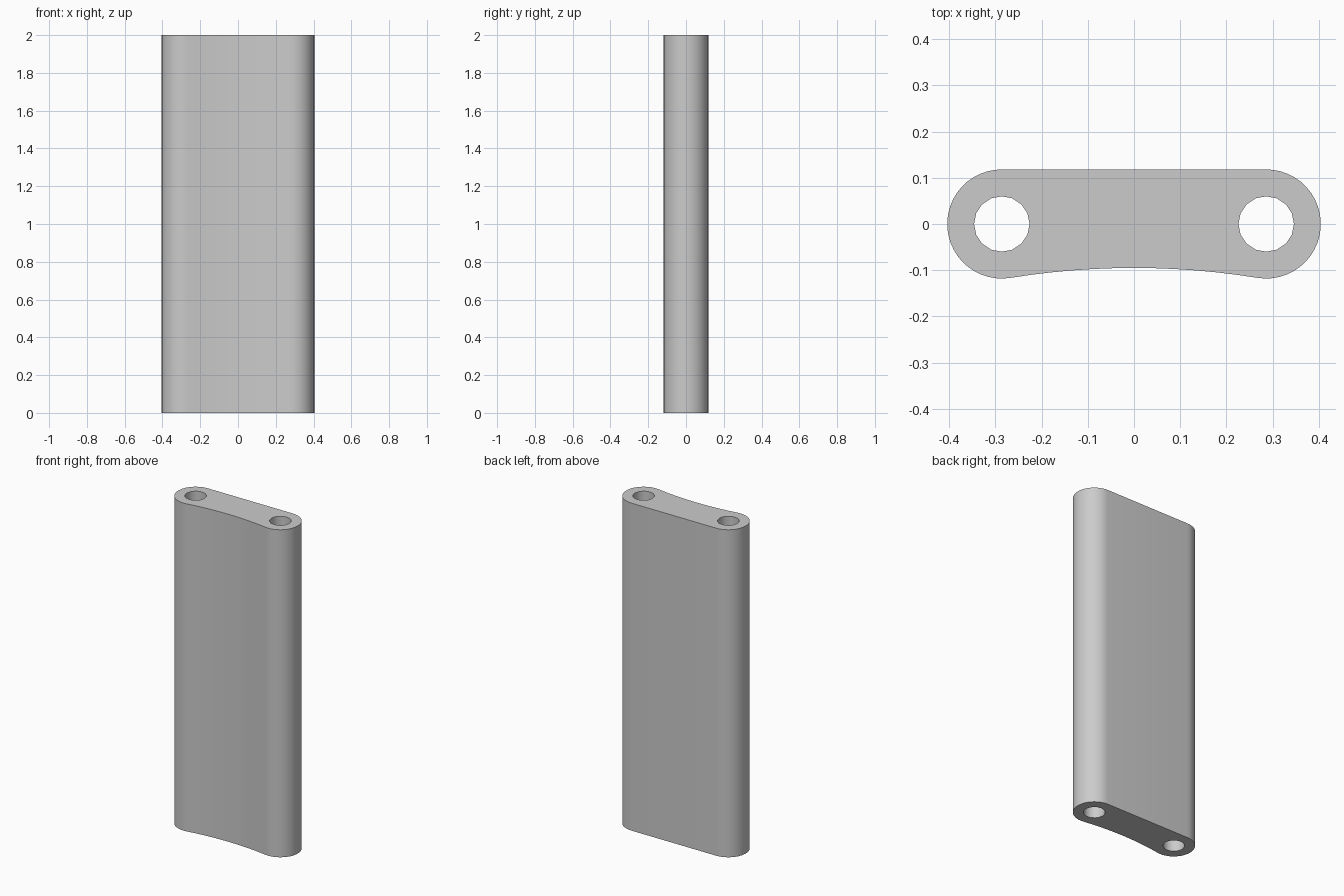
import bpy, bmesh
from math import cos, sin, pi, asin

cube = bpy.data.objects.get("Cube")
if cube:
    bpy.data.objects.remove(cube)

HEIGHT = 2.0
CX, R_END, R_HOLE = 0.286, 0.118, 0.06   # end centres, end radius, bore radius
MID = 0.095                              # depth of the front face at the middle

# Radius and half angle of the hollow arc tangent to both rounded ends
R_ARC = (CX**2 + MID**2 - R_END**2) / (2 * (R_END - MID))
HALF = asin(CX / (R_ARC + R_END))


def arc(cx, cy, r, a0, a1, n):
    return [(cx + r * cos(a0 + (a1 - a0) * i / n),
             cy + r * sin(a0 + (a1 - a0) * i / n)) for i in range(n + 1)]


# Outer outline: rounded ends, flat back, hollow front
outline = arc(CX, 0, R_END, -pi / 2 - HALF, pi / 2, 24)
outline += arc(-CX, 0, R_END, pi / 2, 3 * pi / 2 + HALF, 24)
outline += arc(0, -MID - R_ARC, R_ARC, pi / 2 + HALF, pi / 2 - HALF, 12)[1:-1]
bores = [arc(s * CX, 0, R_HOLE, 0, 2 * pi, 16)[:-1] for s in (-1, 1)]

# Fill the section around the bores and extrude it upward
bm = bmesh.new()
for loop in [outline] + bores:
    verts = [bm.verts.new((x, y, 0)) for x, y in loop]
    for a, b in zip(verts, verts[1:] + verts[:1]):
        bm.edges.new((a, b))
bmesh.ops.triangle_fill(bm, edges=bm.edges[:], use_beauty=True, normal=(0, 0, -1))
top = bmesh.ops.extrude_face_region(bm, geom=bm.faces[:], use_keep_orig=True)
for v in top["geom"]:
    if isinstance(v, bmesh.types.BMVert):
        v.co.z = HEIGHT
bmesh.ops.recalc_face_normals(bm, faces=bm.faces[:])

mesh = bpy.data.meshes.new("link_bar")
bm.to_mesh(mesh)
bm.free()
bar = bpy.data.objects.new("link_bar", mesh)
bpy.context.collection.objects.link(bar)

# Plain grey
grey = bpy.data.materials.new("light_grey")
grey.use_nodes = True
colour = (0.6, 0.6, 0.6, 1)
grey.diffuse_color = colour
grey.node_tree.nodes["Principled BSDF"].inputs["Base Color"].default_value = colour
mesh.materials.append(grey)

bpy.ops.object.select_all(action="DESELECT")
bar.select_set(True)
bpy.context.view_layer.objects.active = bar
bpy.ops.object.shade_smooth_by_angle(angle=pi / 6)
